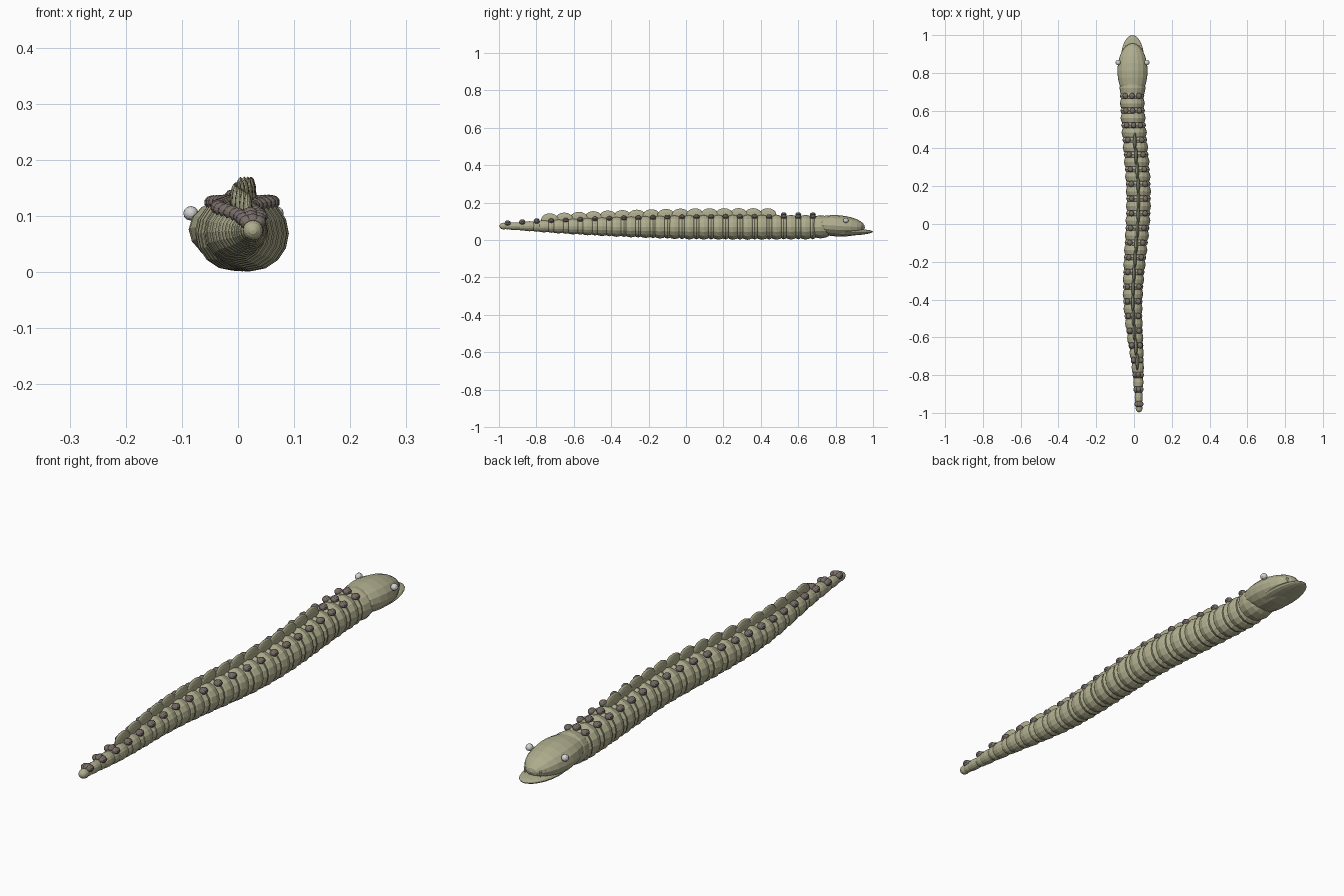
import bpy, bmesh, math
from mathutils import Matrix, Vector

old = bpy.data.objects.get("Cube")
if old:
    bpy.data.objects.remove(old)


def material(name, rgb):
    m = bpy.data.materials.new(name)
    m.use_nodes = True
    m.diffuse_color = (*rgb, 1)
    m.node_tree.nodes["Principled BSDF"].inputs["Base Color"].default_value = (*rgb, 1)
    return m


olive = material("olive skin", (0.43, 0.42, 0.27))
brown = material("brown bumps", (0.19, 0.155, 0.14))
pale = material("pale grey eyes", (0.66, 0.66, 0.66))
ivory = material("ivory teeth", (0.75, 0.75, 0.70))


def finish(name, bm, mat):
    me = bpy.data.meshes.new(name)
    bm.to_mesh(me)
    bm.free()
    me.materials.append(mat)
    ob = bpy.data.objects.new(name, me)
    bpy.context.collection.objects.link(ob)
    return ob


def ellipsoid(bm, centre, radii, sides=16, rings=8, tilt=0):
    """Faceted ellipsoid with its poles along y."""
    rx, ry, rz = radii
    m = (Matrix.Translation(centre) @ Matrix.Rotation(tilt, 4, "X")
         @ Matrix.Diagonal((rx, ry, rz, 1)) @ Matrix.Rotation(math.pi / 2, 4, "X"))
    bmesh.ops.create_uvsphere(bm, u_segments=sides, v_segments=rings, radius=1, matrix=m)


def lerp_table(table, y):
    for (y0, a), (y1, b) in zip(table, table[1:]):
        if y <= y1:
            t = max(0, (y - y0) / (y1 - y0))
            t = t if table is RADIUS else t * t * (3 - 2 * t)
            return a + (b - a) * t
    return table[-1][1]


# Sideways sway and thickness along the body
SWAY = [(-1, 0.027), (-0.85, 0.023), (-0.4, -0.006), (0.13, 0.024), (0.7, -0.01)]
RADIUS = [(-1, 0.014), (-0.95, 0.018), (-0.8, 0.03), (-0.6, 0.043),
          (-0.4, 0.053), (-0.2, 0.06), (0, 0.066), (0.3, 0.068), (0.7, 0.066)]


def spine(y):
    r = lerp_table(RADIUS, y)
    return Vector((lerp_table(SWAY, y), y, 0.069 + 0.006 * max(0, -y))), r


COUNT, STEP, FIRST = 22, 0.0777, 0.678
stations = [FIRST - STEP * i for i in range(COUNT)]

# Body segments with narrower joints between them
body, joints = bmesh.new(), bmesh.new()
for y in stations:
    c, r = spine(y)
    ellipsoid(joints, c, (r * 0.98, 0.032, r * 0.98))
    c, r = spine(y - STEP / 2)
    if y - STEP / 2 > -0.97:
        ellipsoid(body, c, (r, 0.054, r))
finish("body_segments", body, olive)
finish("body_joints", joints, olive)

# Rounded tail tip
bm = bmesh.new()
ellipsoid(bm, spine(-0.975)[0], (0.018, 0.022, 0.018))
finish("tail_tip", bm, olive)

# Back fin of overlapping thin discs, and rows of bumps
fins, bumps = bmesh.new(), bmesh.new()
for i, y in enumerate(stations):
    c, r = spine(y)
    has_fin = 3 <= i <= 18
    if has_fin:
        ellipsoid(fins, c + Vector((0, -0.008, r)), (0.009, 0.046, 0.034), 12, 10)
    for side in ((-1, 1) if has_fin else (-1, 0, 1)):
        a = side * math.radians(33)
        ellipsoid(bumps, c + Vector((math.sin(a), 0, math.cos(a))) * r,
                  (0.015, 0.016, 0.013), 10, 7)
finish("back_fin", fins, olive)
finish("back_bumps", bumps, brown)

# Head, neck and lower jaw
HX = -0.008
bm = bmesh.new()
ellipsoid(bm, (HX, 0.81, 0.076), (0.08, 0.147, 0.057), 16, 12, -0.06)
finish("head", bm, olive)
bm = bmesh.new()
ellipsoid(bm, (HX, 0.72, 0.071), (0.069, 0.075, 0.062))
finish("neck", bm, olive)
bm = bmesh.new()
ellipsoid(bm, (HX, 0.87, 0.041), (0.062, 0.13, 0.017), 16, 12, 0.03)
finish("lower_jaw", bm, olive)

# Eyes and teeth, one set on each side
for side, word in ((1, "left"), (-1, "right")):
    bm = bmesh.new()
    ellipsoid(bm, (HX + side * 0.076, 0.855, 0.105), (0.0135, 0.0145, 0.013), 12, 8)
    finish(word + "_eye", bm, pale)
    bm = bmesh.new()
    for x, y in ((0.042, 0.925), (0.033, 0.943)):
        m = (Matrix.Translation((HX + side * x, y, 0.062))
             @ Matrix.Rotation(math.pi, 4, "X"))
        bmesh.ops.create_cone(bm, cap_ends=True, segments=8, radius1=0.005,
                              radius2=0.001, depth=0.026, matrix=m)
    finish(word + "_teeth", bm, ivory)
